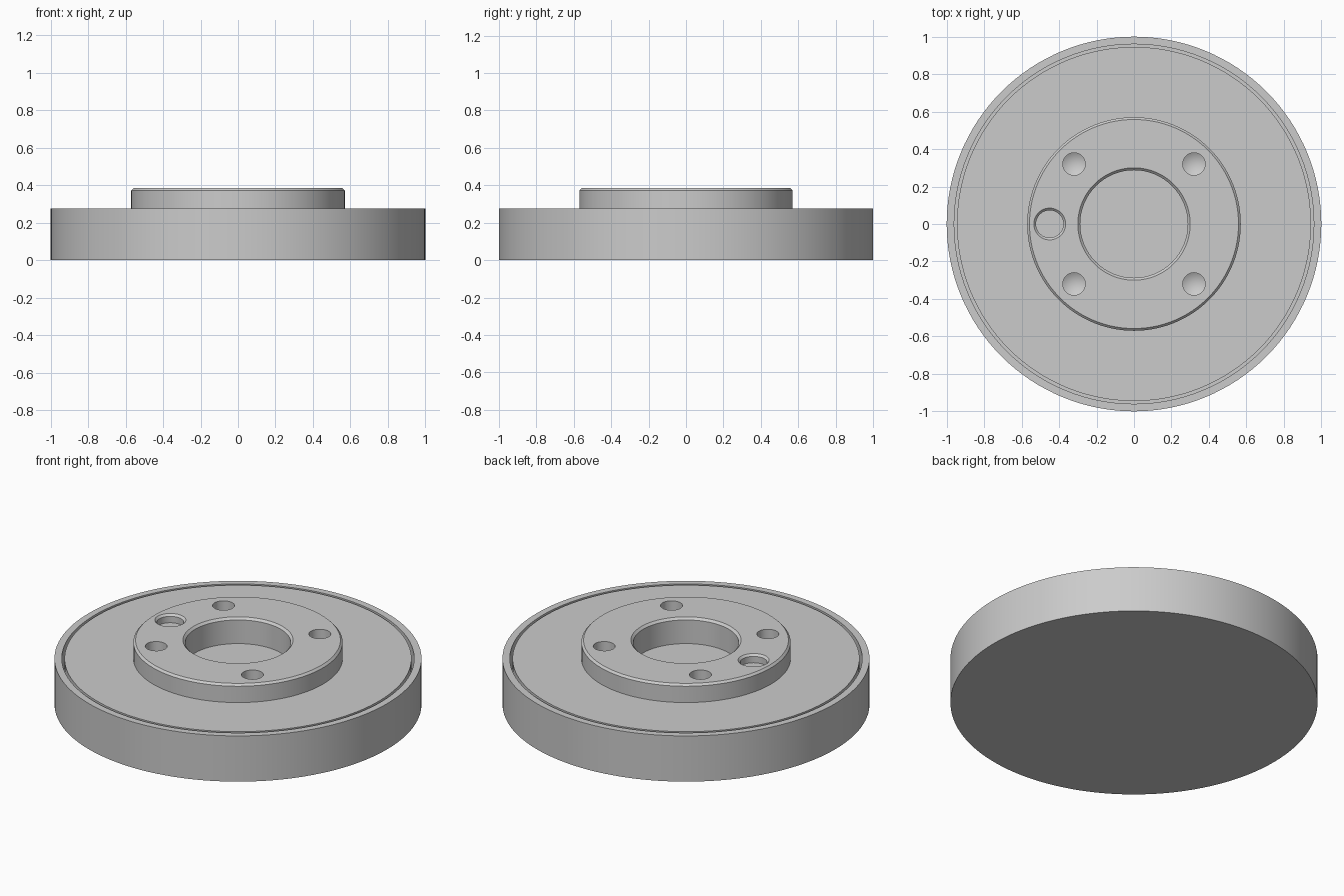
import bpy
import bmesh
import math
from mathutils import Vector

cube = bpy.data.objects.get("Cube")
if cube:
    bpy.data.objects.remove(cube, do_unlink=True)

RIM_TOP = 0.275
HUB_TOP = 0.385

metal = bpy.data.materials.new("grey_metal")
metal.use_nodes = True
grey = (0.6, 0.6, 0.6, 1)
metal.diffuse_color = grey
metal.node_tree.nodes["Principled BSDF"].inputs["Base Color"].default_value = grey


def lathe(name, profile, sides, location=(0, 0, 0)):
    """Spin an (r, z) profile, starting and ending on the axis, into a solid."""
    bm = bmesh.new()
    verts = [bm.verts.new((r, 0, z)) for r, z in profile]
    edges = [bm.edges.new(pair) for pair in zip(verts, verts[1:])]
    bmesh.ops.spin(bm, geom=verts + edges, cent=(0, 0, 0), axis=(0, 0, 1),
                   angle=math.tau, steps=sides, use_merge=True)
    bmesh.ops.remove_doubles(bm, verts=bm.verts[:], dist=0.0001)
    bmesh.ops.recalc_face_normals(bm, faces=bm.faces[:])
    mesh = bpy.data.meshes.new(name)
    bm.to_mesh(mesh)
    bm.free()
    mesh.materials.append(metal)
    obj = bpy.data.objects.new(name, mesh)
    obj.location = Vector(location)
    bpy.context.collection.objects.link(obj)
    return obj


def select_only(obj):
    bpy.ops.object.select_all(action="DESELECT")
    obj.select_set(True)
    bpy.context.view_layer.objects.active = obj


def drill(target, cutter):
    """Subtract the cutter from the target and discard the cutter."""
    cutter.hide_render = True
    mod = target.modifiers.new("hole", "BOOLEAN")
    mod.operation = "DIFFERENCE"
    mod.solver = "EXACT"
    mod.object = cutter
    select_only(target)
    bpy.ops.object.modifier_apply(modifier=mod.name)
    bpy.data.objects.remove(cutter, do_unlink=True)


# Outer cup with a thin raised rim
cup = lathe("outer_cup", [
    (0, 0), (1, 0), (1, RIM_TOP), (0.96, RIM_TOP), (0.96, 0.14), (0, 0.14)], 128)

# Inner plate carrying the chamfered hub and its central blind bore
plate = lathe("inner_plate_and_hub", [
    (0, 0.12), (0.945, 0.12), (0.945, RIM_TOP), (0.57, RIM_TOP),
    (0.57, HUB_TOP - 0.012), (0.558, HUB_TOP), (0.3, HUB_TOP),
    (0.287, HUB_TOP - 0.013), (0.287, 0.23), (0, 0.23)], 128)

# Four drilled holes with conical ends
for x in (-0.32, 0.32):
    for y in (-0.32, 0.32):
        drill(plate, lathe("drill_cutter", [
            (0, -0.2), (0.06, -0.165), (0.06, 0.05), (0, 0.05)],
            32, (x, y, HUB_TOP)))

# Shallow chamfered locating recess
drill(plate, lathe("recess_cutter", [
    (0, -0.05), (0.073, -0.05), (0.073, -0.012), (0.085, 0),
    (0.085, 0.05), (0, 0.05)], 48, (-0.45, 0, HUB_TOP)))

for part in (cup, plate):
    select_only(part)
    bpy.ops.object.shade_smooth_by_angle(angle=math.radians(30))
